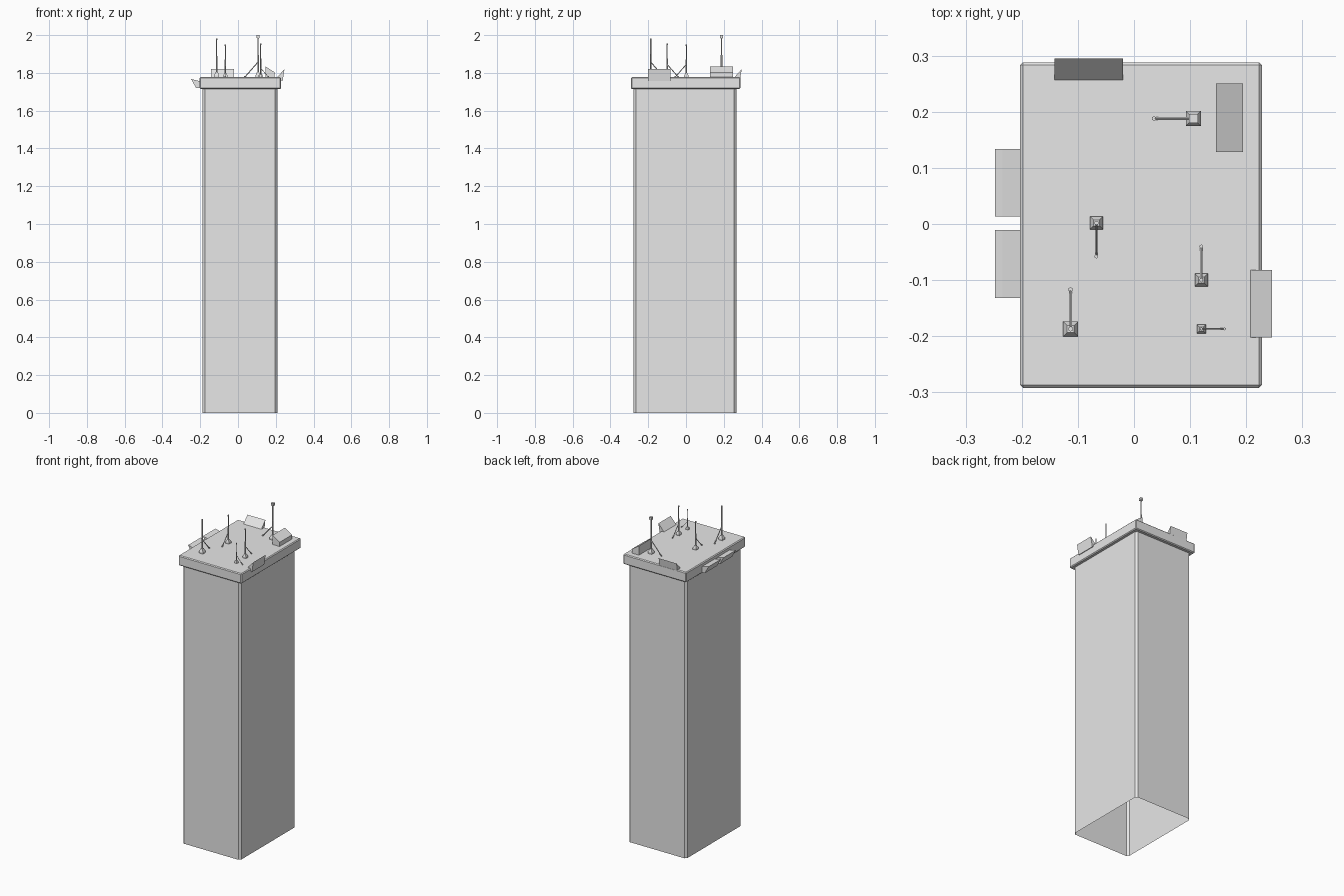
import bpy, bmesh, math
from mathutils import Vector

cube = bpy.data.objects.get("Cube")
if cube:
    bpy.data.objects.remove(cube, do_unlink=True)

grey = bpy.data.materials.new("light_grey")
grey.use_nodes = True
grey.diffuse_color = (0.8, 0.8, 0.8, 1)
grey.node_tree.nodes["Principled BSDF"].inputs["Base Color"].default_value = (0.8, 0.8, 0.8, 1)

ROOF = 1.777


def finish(name, bm):
    bmesh.ops.recalc_face_normals(bm, faces=bm.faces)
    mesh = bpy.data.meshes.new(name)
    bm.to_mesh(mesh)
    bm.free()
    mesh.materials.append(grey)
    ob = bpy.data.objects.new(name, mesh)
    bpy.context.collection.objects.link(ob)
    return ob


def add_box(bm, lo, hi, taper=1.0):
    """Box between two corners; taper narrows the top."""
    lo, hi = Vector(lo), Vector(hi)
    mid, size = (lo + hi) / 2, hi - lo
    for v in bmesh.ops.create_cube(bm, size=1)["verts"]:
        k = taper if v.co.z > 0 else 1
        v.co = mid + Vector((v.co.x * size.x * k, v.co.y * size.y * k, v.co.z * size.z))


def add_rod(bm, a, b, radius, sides=6):
    a, b = Vector(a), Vector(b)
    d = b - a
    verts = bmesh.ops.create_cone(bm, cap_ends=True, segments=sides, radius1=radius,
                                  radius2=radius, depth=d.length)["verts"]
    turn = d.to_track_quat('Z', 'Y')
    for v in verts:
        v.co = (a + b) / 2 + turn @ v.co


def prism(name, profile, lo, hi, along):
    """Extrude a profile of (side, z) points along the x or y axis."""
    bm = bmesh.new()
    place = (lambda s, t, z: (t, s, z)) if along == 'x' else (lambda s, t, z: (s, t, z))
    ends = [[bm.verts.new(place(s, t, z)) for s, z in profile] for t in (lo, hi)]
    n = len(profile)
    for e in ends:
        bm.faces.new(e)
    for i in range(n):
        j = (i + 1) % n
        bm.faces.new((ends[0][i], ends[0][j], ends[1][j], ends[1][i]))
    return finish(name, bm)


# Tower shaft: chamfered corners, open underneath
bm = bmesh.new()
add_box(bm, (-0.188, -0.277, 0), (0.208, 0.267, 1.72))
corners = [e for e in bm.edges if abs(e.verts[0].co.z - e.verts[1].co.z) > 1]
bmesh.ops.bevel(bm, geom=corners, offset=0.012, segments=1, affect='EDGES')
floor = [f for f in bm.faces if f.calc_center_median().z < 0.01]
bmesh.ops.delete(bm, geom=floor, context='FACES')
finish("tower_shaft", bm)

# Overhanging roof slab
bm = bmesh.new()
add_box(bm, (-0.203, -0.292, 1.715), (0.228, 0.288, ROOF))
bmesh.ops.bevel(bm, geom=bm.edges[:], offset=0.005, segments=1, affect='EDGES')
finish("roof_slab", bm)

# Wedges leaning over the right and back edges
lean = [(0, 1.772), (0.043, 1.82), (0.033, 1.757)]
prism("side_wedge", [(0.203 + s, z) for s, z in lean], -0.202, -0.082, 'y')
prism("back_wedge", [(0.252 + s, z) for s, z in lean], -0.142, -0.02, 'x')

# Brackets hanging on the opposite edge
hang = [(-0.248, 1.767), (-0.234, 1.764), (-0.2, 1.755), (-0.2, 1.722), (-0.222, 1.72)]
for i, y in enumerate((-0.132, 0.013)):
    prism(f"edge_bracket_{i + 1}", hang, y, y + 0.121, 'y')

# Sloped roof housing
prism("roof_housing", [(0.146, ROOF), (0.146, 1.834), (0.194, 1.803), (0.194, ROOF)],
      0.128, 0.25, 'y')

# Antennas: x, y, top height, strut direction, base width
masts = [
    (0.106, 0.188, 1.99, (-1, 0), 0.027),
    (-0.067, 0.002, 1.95, (0, -1), 0.023),
    (0.12, -0.1, 1.955, (0, 1), 0.023),
    (-0.113, -0.187, 1.983, (0, 1), 0.027),
    (0.12, -0.187, 1.9, (1, 0), 0.016),
]
for i, (x, y, top, (dx, dy), w) in enumerate(masts):
    bm = bmesh.new()
    h = w / 2
    reach = w * 2.6
    add_box(bm, (x - h, y - h, ROOF - 0.002), (x + h, y + h, ROOF + w * 0.35))
    add_box(bm, (x - h, y - h, ROOF + w * 0.35), (x + h, y + h, ROOF + w), 0.45)
    mid = ROOF + (top - ROOF) * 0.55
    add_rod(bm, (x, y, ROOF), (x, y, mid), w * 0.17)
    add_rod(bm, (x, y, mid), (x, y, top), w * 0.12)
    # Diagonal strut with a foot
    foot = Vector((x + dx * reach, y + dy * reach, ROOF))
    add_rod(bm, foot, (x, y, ROOF + reach * 1.15), w * 0.1)
    add_rod(bm, foot, foot + Vector((0, 0, 0.006)), w * 0.16)
    # Collar at the tip
    add_rod(bm, (x, y, top - 0.008), (x, y, top), w * 0.17)
    if i == 0:
        add_box(bm, (x - 0.008, y - 0.008, 1.984), (x + 0.008, y + 0.008, 2.0))
    finish(f"antenna_{i + 1}", bm)
